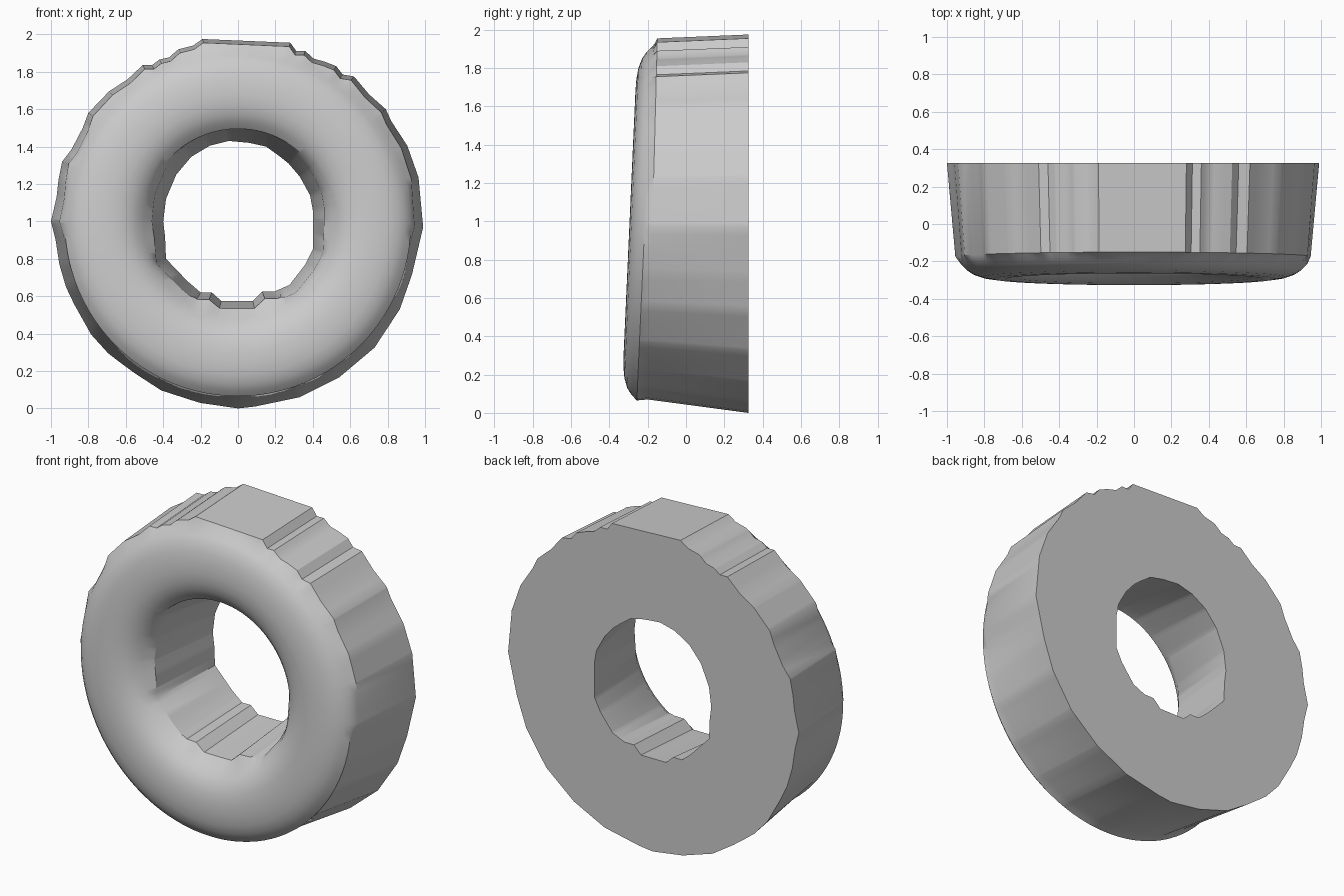
import bpy, bmesh, math

cube = bpy.data.objects.get("Cube")
if cube:
    bpy.data.objects.remove(cube, do_unlink=True)

CZ = 0.99   # height of the ring centre

# Rough outer outline at the back, (x, z), counter-clockwise
OUTER = [(.99, .97), (.965, 1.235), (.905, 1.405), (.82, 1.535), (.79, 1.6), (.70, 1.68),
         (.62, 1.775), (.56, 1.785), (.525, 1.83), (.46, 1.855), (.405, 1.87), (.36, 1.91),
         (.31, 1.91), (.28, 1.955), (-.19, 1.975), (-.24, 1.94), (-.32, 1.92), (-.37, 1.875),
         (-.42, 1.865), (-.46, 1.835), (-.51, 1.835), (-.59, 1.76), (-.69, 1.695), (-.80, 1.58),
         (-.83, 1.50), (-.89, 1.385), (-.94, 1.32), (-.96, 1.22), (-.97, 1.13), (-1, 1.0),
         (-.975, .90), (-.955, .77), (-.92, .65), (-.875, .555), (-.785, .395), (-.69, .29),
         (-.555, .19), (-.41, .096), (-.205, .03), (0, 0), (.09, .01), (.33, .06),
         (.54, .165), (.73, .325), (.865, .53), (.93, .715)]
# Rough hole outline at the back, (x, z), counter-clockwise
HOLE = [(.40, 1.06), (.385, 1.14), (.33, 1.24), (.27, 1.31), (.22, 1.35), (.15, 1.40),
        (.06, 1.42), (-.05, 1.43), (-.15, 1.405), (-.25, 1.345), (-.33, 1.25), (-.385, 1.12),
        (-.40, 1.0), (-.39, .92), (-.385, .80), (-.27, .68), (-.20, .62), (-.14, .62),
        (-.09, .575), (.08, .575), (.13, .625), (.195, .625), (.275, .66), (.36, .77), (.40, .85)]
# Rounded front: radius, depth
DOME = [(.925, -.215), (.895, -.245), (.86, -.268), (.81, -.285), (.75, -.293), (.69, -.295),
        (.63, -.288), (.58, -.272), (.54, -.248), (.505, -.215)]
BACK_Y = .325


def angle(p):
    return math.atan2(p[1] - CZ, p[0]) % math.tau


def radius(outline, a):
    """Distance from the ring centre to the outline in direction a."""
    dx, dz = math.cos(a), math.sin(a)
    best = 0
    for (x1, z1), (x2, z2) in zip(outline, outline[1:] + outline[:1]):
        ex, ez = x2 - x1, z2 - z1
        det = ex * dz - ez * dx
        if abs(det) < 1e-9:
            continue
        t = (ex * (z1 - CZ) - ez * x1) / det
        s = (dx * (z1 - CZ) - dz * x1) / det
        if t > 0 and -1e-6 <= s <= 1 + 1e-6:
            best = max(best, t)
    return best


def section(a):
    """Closed cross-section of the ring in direction a."""
    up = math.sin(a)
    ro, ri = radius(OUTER, a), radius(HOLE, a)
    pts = [(ro, BACK_Y), (ro - .045 + .025 * up, -.175 + .025 * up)]
    pts += [(r, y + .045 * up * r) for r, y in DOME]
    pts += [(ri + .06 + .01 * up - .01 * (up < -.85), -.16 + .03 * up), (ri, BACK_Y)]
    return pts


# Sweep: even steps plus the corners of both outlines
angles = [math.tau * i / 96 for i in range(96)] + [angle(p) for p in OUTER + HOLE]
steps = []
for a in sorted(angles):
    if not steps or a - steps[-1] > .008:
        steps.append(a)

bm = bmesh.new()
rows = []
for a in steps:
    rows.append([bm.verts.new((r * math.cos(a), y, CZ + r * math.sin(a))) for r, y in section(a)])
count = len(rows[0])
for r1, r2 in zip(rows, rows[1:] + rows[:1]):
    for j in range(count):
        k = (j + 1) % count
        bm.faces.new((r1[j], r1[k], r2[k], r2[j]))
bmesh.ops.recalc_face_normals(bm, faces=bm.faces)
mesh = bpy.data.meshes.new("ring")
bm.to_mesh(mesh)
bm.free()

ring = bpy.data.objects.new("ring", mesh)
bpy.context.collection.objects.link(ring)

# Plain grey
grey = bpy.data.materials.new("grey")
grey.use_nodes = True
grey.diffuse_color = (.6, .6, .6, 1)
grey.node_tree.nodes["Principled BSDF"].inputs["Base Color"].default_value = (.6, .6, .6, 1)
mesh.materials.append(grey)

# Smooth dome with crisp steps and back edge
bpy.ops.object.select_all(action='DESELECT')
ring.select_set(True)
bpy.context.view_layer.objects.active = ring
bpy.ops.object.shade_smooth_by_angle(angle=math.radians(30))
